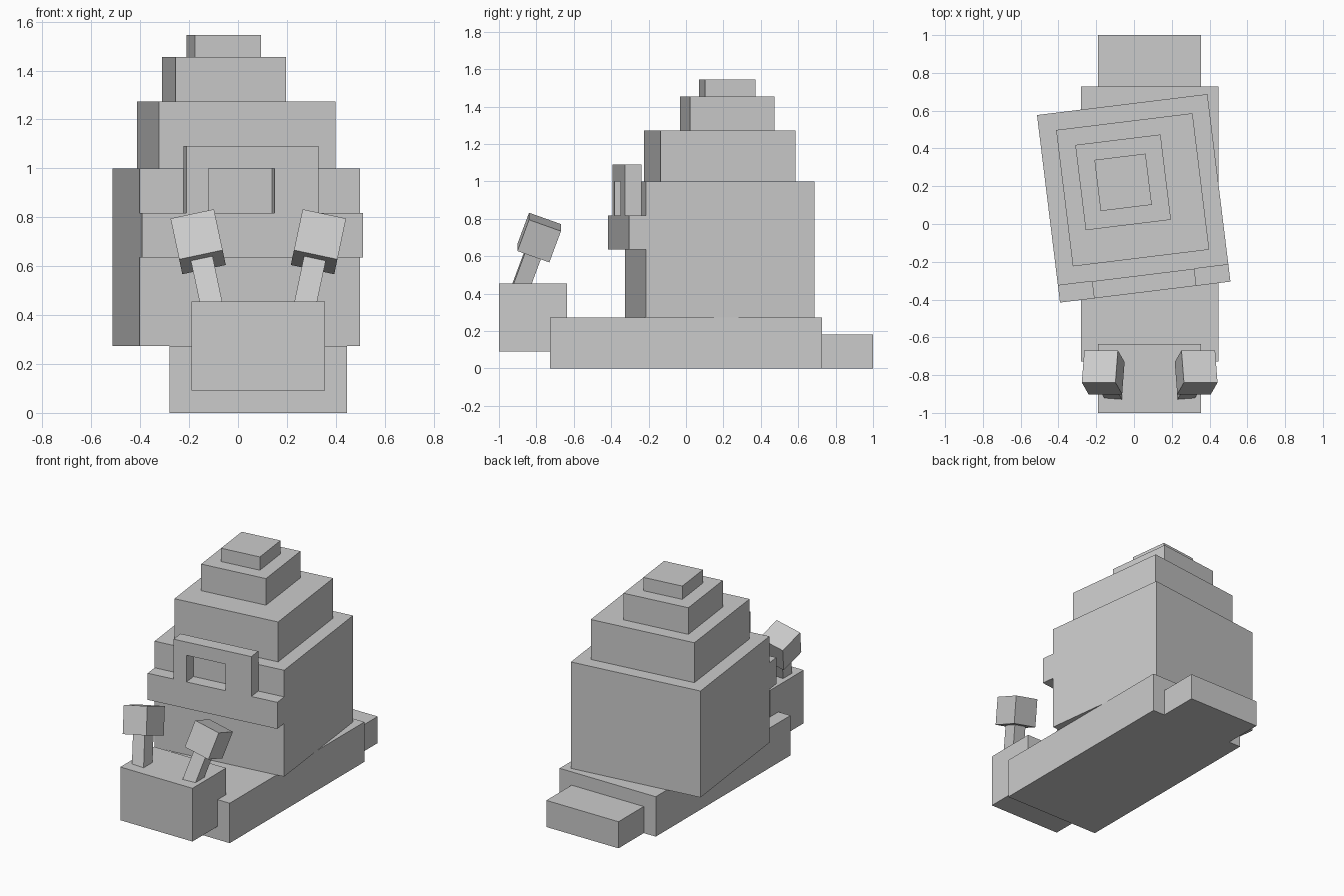
import bpy, bmesh, math
from mathutils import Matrix, Vector

if "Cube" in bpy.data.objects:
    bpy.data.objects.remove(bpy.data.objects["Cube"], do_unlink=True)

U = 1 / 11          # one block unit
BODY_X = 0.083      # centre line of the body

grey = bpy.data.materials.new("light_grey")
grey.use_nodes = True
grey.diffuse_color = (0.6, 0.6, 0.6, 1)
grey.node_tree.nodes["Principled BSDF"].inputs["Base Color"].default_value = (0.6, 0.6, 0.6, 1)


def finish(name, bm, frame):
    """Turn block-unit geometry into an object placed by a frame matrix."""
    bmesh.ops.recalc_face_normals(bm, faces=bm.faces)
    bm.transform(Matrix.Scale(U, 4))
    mesh = bpy.data.meshes.new(name)
    bm.to_mesh(mesh)
    bm.free()
    mesh.materials.append(grey)
    obj = bpy.data.objects.new(name, mesh)
    obj.matrix_world = frame
    bpy.context.collection.objects.link(obj)
    return obj


def box(name, lo, hi, frame):
    """Box between two corners given in block units."""
    lo, hi = Vector(lo), Vector(hi)
    bm = bmesh.new()
    bmesh.ops.create_cube(bm, size=1)
    bm.transform(Matrix.Translation((lo + hi) / 2) @ Matrix.Diagonal((*(hi - lo), 1)))
    return finish(name, bm, frame)


# Body, head and tail
body_frame = Matrix.Translation((BODY_X, 0, 0))
box("body", (-4, -8, 0), (4, 8, 3), body_frame)
box("head", (-3, -11, 1), (3, -7, 5), body_frame)
box("tail", (-3, 8, 0), (3, 11, 2), body_frame)

# Stepped shell, turned slightly on the body
shell_frame = Matrix.Translation((-0.007, 0.181, 0)) @ Matrix.Rotation(math.radians(7), 4, "Z")
tiers = [("shell_base", 5, 0, 3, 11), ("shell_middle", 4, 0, 11, 14),
         ("shell_upper", 2.5, 0.5, 14, 16), ("shell_tip", 1.5, 0.5, 16, 17)]
for name, h, off, z0, z1 in tiers:
    box(name, (-h - off, -h + off, z0), (h - off, h + off, z1), shell_frame)

# Rim band and the window frame standing on it
box("shell_band", (-5, -6, 7), (5, -5, 9), shell_frame)
outline = [(-3, 9), (-2, 9), (-2, 11), (1, 11), (1, 9), (3, 9), (3, 12), (-3, 12)]
bm = bmesh.new()
face = bm.faces.new([bm.verts.new((x, -6, z)) for x, z in outline])
ext = bmesh.ops.extrude_face_region(bm, geom=[face])
bmesh.ops.translate(bm, vec=(0, 1, 0),
                    verts=[v for v in ext["geom"] if isinstance(v, bmesh.types.BMVert)])
finish("window_frame", bm, shell_frame)

# Eyes on stalks, leaning back and outwards
for side, s in (("left", 1), ("right", -1)):
    tilt = (Matrix.Rotation(math.radians(12 * s), 4, "Y")
            @ Matrix.Rotation(math.radians(-20), 4, "X"))
    eye_frame = Matrix.Translation((BODY_X + 0.246 * s, -0.785, 0.70)) @ tilt
    box(side + "_eye", (-1, -1, -1), (1, 1, 1), eye_frame)
    box(side + "_eye_stalk", (-0.5, -0.5, -3.3), (0.5, 0.5, -1), eye_frame)
